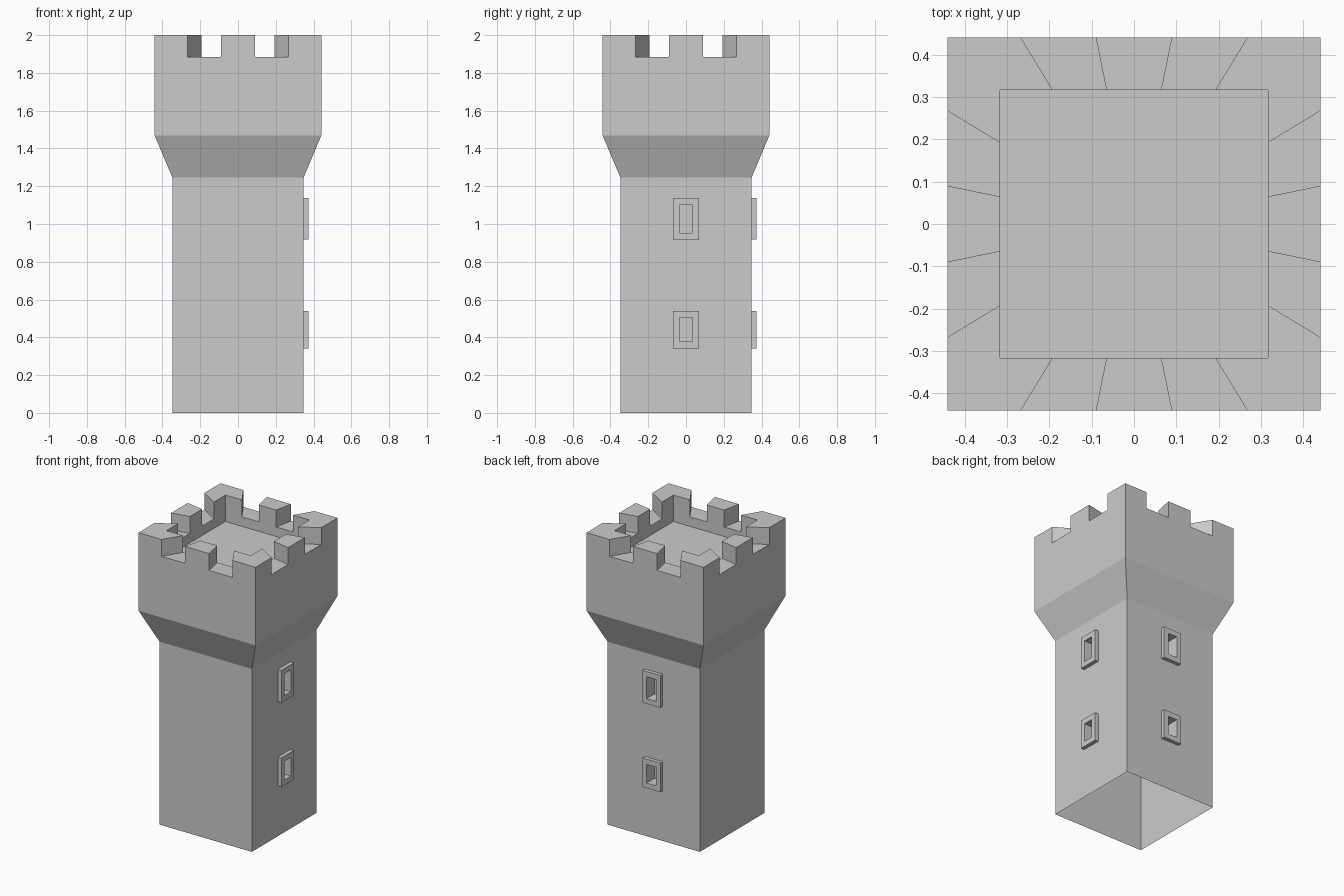
import bpy, bmesh
from math import pi
from mathutils import Matrix

if "Cube" in bpy.data.objects:
    bpy.data.objects.remove(bpy.data.objects["Cube"])


def finish(bm, name):
    bmesh.ops.recalc_face_normals(bm, faces=bm.faces)
    me = bpy.data.meshes.new(name)
    bm.to_mesh(me)
    bm.free()
    ob = bpy.data.objects.new(name, me)
    bpy.context.collection.objects.link(ob)
    return ob


def loft(bm, rings):
    """Closed solid through a list of equal-length point rings."""
    loops = [[bm.verts.new(p) for p in ring] for ring in rings]
    n = len(loops[0])
    for a, b in zip(loops, loops[1:]):
        for i in range(n):
            j = (i + 1) % n
            bm.faces.new((a[i], a[j], b[j], b[i]))
    bm.faces.new(loops[0][::-1])
    bm.faces.new(loops[-1])


def square(h, z):
    return [(-h, -h, z), (h, -h, z), (h, h, z), (-h, h, z)]


def prism(bm, plan, z0, z1, angle):
    """Vertical prism over a plan outline, turned about the tower axis."""
    rot = Matrix.Rotation(angle, 3, 'Z')
    loft(bm, [[rot @ Matrix.Translation((x, y, z)).translation for x, y in plan]
              for z in (z0, z1)])


def box_plan(x0, x1, hy):
    return [(x0, -hy), (x1, -hy), (x1, hy), (x0, hy)]


# Tower: shaft, flared collar, parapet and sunken roof
bm = bmesh.new()
profile = [(.348, 0), (.348, 1.247), (.441, 1.468), (.441, 2), (.317, 2), (.317, 1.82)]
loft(bm, [square(h, z) for h, z in profile])
tower = finish(bm, "tower")

# Window surrounds and niches on the right and back walls
frames, niches = bmesh.new(), bmesh.new()
for angle in (0, pi / 2):
    for z0, z1 in ((.342, .54), (.917, 1.137)):
        prism(frames, box_plan(.33, .374, .068), z0, z1, angle)
        prism(niches, box_plan(.29, .42, .035), z0 + .035, z1 - .036, angle)
frames = finish(frames, "window_frames")
niches = finish(niches, "niche_cutter")

# Crenels whose sides converge on the tower axis
bm = bmesh.new()
r0, r1, near, far = .28, .5, .205, .607
for k in range(4):
    for s in (1, -1):
        plan = [(r0, s * near * r0), (r1, s * near * r1),
                (r1, s * far * r1), (r0, s * far * r0)]
        prism(bm, plan, 1.885, 2.1, k * pi / 2)
crenels = finish(bm, "crenel_cutter")

# Combine the parts
for tool, op in ((frames, 'UNION'), (niches, 'DIFFERENCE'), (crenels, 'DIFFERENCE')):
    tool.hide_render = True
    mod = tower.modifiers.new(tool.name, 'BOOLEAN')
    mod.operation, mod.object, mod.solver = op, tool, 'EXACT'
deps = bpy.context.evaluated_depsgraph_get()
tower.data = bpy.data.meshes.new_from_object(tower.evaluated_get(deps))
tower.modifiers.clear()
for tool in (frames, niches, crenels):
    bpy.data.objects.remove(tool)

# Open underside
bm = bmesh.new()
bm.from_mesh(tower.data)
bottom = [f for f in bm.faces if f.calc_center_median().z < .001]
bmesh.ops.delete(bm, geom=bottom, context='FACES')
bm.to_mesh(tower.data)
bm.free()
